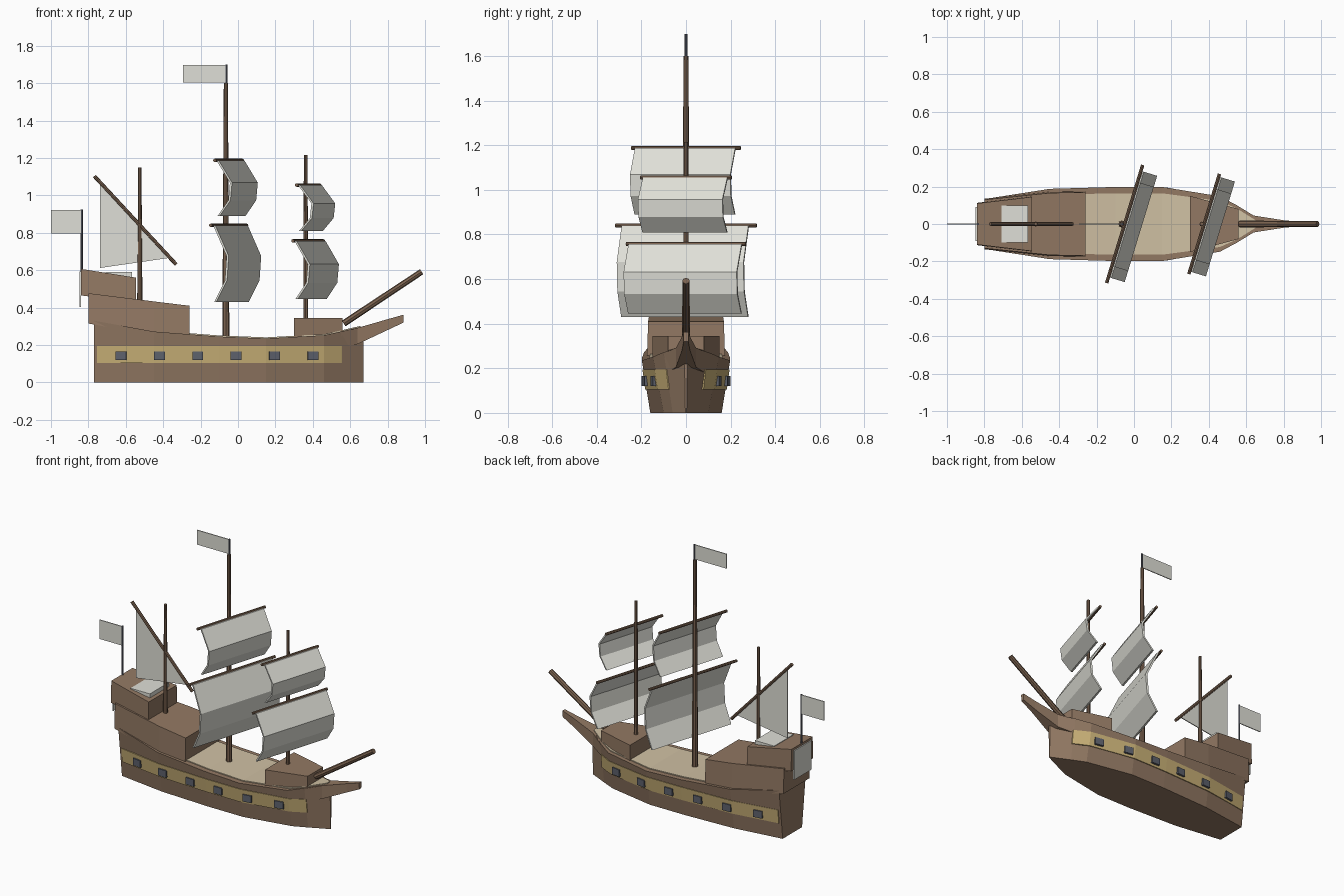
import bpy, bmesh, math
from mathutils import Vector, Matrix

cube = bpy.data.objects.get("Cube")
if cube:
    bpy.data.objects.remove(cube, do_unlink=True)


def material(name, rgb):
    m = bpy.data.materials.new(name)
    m.use_nodes = True
    m.diffuse_color = (*rgb, 1)
    bsdf = next(n for n in m.node_tree.nodes if n.type == 'BSDF_PRINCIPLED')
    bsdf.inputs["Base Color"].default_value = (*rgb, 1)
    return m


WOOD = material("hull brown", (0.29, 0.19, 0.125))
SPAR = material("spar brown", (0.2, 0.125, 0.08))
DECK = material("deck cream", (0.63, 0.53, 0.37))
STRIPE = material("stripe yellow", (0.6, 0.45, 0.19))
IRON = material("iron grey", (0.11, 0.12, 0.15))
CLOTH = material("cloth white", (0.74, 0.74, 0.68))


def finish(name, bm, mat):
    bmesh.ops.recalc_face_normals(bm, faces=bm.faces)
    mesh = bpy.data.meshes.new(name)
    bm.to_mesh(mesh)
    bm.free()
    mesh.materials.append(mat)
    obj = bpy.data.objects.new(name, mesh)
    bpy.context.collection.objects.link(obj)
    return obj


def loft(name, rings, mat):
    """Skin a list of equal-length closed rings and cap both ends."""
    bm = bmesh.new()
    rows = [[bm.verts.new(p) for p in ring] for ring in rings]
    n = len(rows[0])
    for a, b in zip(rows, rows[1:]):
        for i in range(n):
            j = (i + 1) % n
            bm.faces.new((a[i], a[j], b[j], b[i]))
    bm.faces.new(rows[0])
    bm.faces.new(rows[-1])
    return finish(name, bm, mat)


def section(x, w0, z0, w1, z1):
    """Symmetric cross-section: half widths and heights of bottom and top."""
    return [(x, -w0, z0), (x, w0, z0), (x, w1, z1), (x, -w1, z1)]


def box(name, center, size, mat, yaw=0):
    bm = bmesh.new()
    m = Matrix.Translation(center) @ Matrix.Rotation(yaw, 4, 'Z') @ Matrix.Diagonal((*size, 1))
    bmesh.ops.create_cube(bm, size=1, matrix=m)
    return finish(name, bm, mat)


def spar(name, a, b, r0, r1, mat=SPAR, sides=8):
    a, b = Vector(a), Vector(b)
    bm = bmesh.new()
    m = Matrix.Translation((a + b) / 2) @ (b - a).to_track_quat('Z', 'Y').to_matrix().to_4x4()
    bmesh.ops.create_cone(bm, cap_ends=True, segments=sides, radius1=r0, radius2=r1,
                          depth=(b - a).length, matrix=m)
    return finish(name, bm, mat)


def sheet(name, outline, mat, t=0.003):
    """Thin upright plate in the x-z plane."""
    return loft(name, [[(x, y, z) for x, z in outline] for y in (-t, t)], mat)


# Hull stations: x, bottom half width, top half width, top height
STATIONS = [(-0.77, 0.10, 0.138, 0.33), (-0.45, 0.145, 0.188, 0.272),
            (-0.1, 0.16, 0.198, 0.245), (0.15, 0.16, 0.198, 0.235),
            (0.46, 0.10, 0.148, 0.252), (0.55, 0.06, 0.10, 0.272),
            (0.672, 0.003, 0.008, 0.30)]


def hull_at(x):
    for a, b in zip(STATIONS, STATIONS[1:]):
        if x <= b[0]:
            t = (x - a[0]) / (b[0] - a[0])
            return [p + (q - p) * t for p, q in zip(a[1:], b[1:])]
    return STATIONS[-1][1:]


def side(x, z):
    wb, wt, top = hull_at(x)
    return wb + (wt - wb) * z / top


def stations_between(x0, x1):
    return [x0] + [s[0] for s in STATIONS if x0 < s[0] < x1] + [x1]


loft("hull", [section(x, wb, 0, wt, top) for x, wb, wt, top in STATIONS], WOOD)

# Main deck laid just above the rim
rings = []
for x in stations_between(-0.3, 0.655):
    _, w, z = hull_at(x)
    w = max(w * 0.83, 0.008)
    rings.append(section(x, w, z - 0.02, w, z + 0.006))
loft("main_deck", rings, DECK)

# Painted band and gun ports
loft("side_band", [section(x, side(x, 0.105) + 0.006, 0.105, side(x, 0.195) + 0.004, 0.195)
                   for x in stations_between(-0.755, 0.555)], STRIPE)
for i in range(6):
    x = -0.625 + 0.205 * i
    slope = math.atan2(side(x + 0.02, 0.14) - side(x - 0.02, 0.14), 0.04)
    for s, label in ((1, "left"), (-1, "right")):
        box(f"gun_port_{label}_{i + 1}", (x, s * (side(x, 0.143) + 0.005), 0.143),
            (0.058, 0.022, 0.046), IRON, s * slope)

# Raised decks
loft("quarter_deck", [section(-0.80, 0.135, 0.315, 0.13, 0.477),
                      section(-0.45, 0.172, 0.25, 0.166, 0.433),
                      section(-0.26, 0.175, 0.235, 0.17, 0.41)], WOOD)
loft("poop_deck", [section(-0.84, 0.113, 0.465, 0.11, 0.607),
                   section(-0.545, 0.147, 0.43, 0.145, 0.56)], WOOD)
loft("fore_deck", [section(0.30, 0.15, 0.22, 0.15, 0.345),
                   section(0.56, 0.08, 0.24, 0.08, 0.345)], WOOD)

# Beak at the bow
loft("beak", [section(0.46, 0.12, 0.19, 0.14, 0.245), section(0.55, 0.085, 0.18, 0.10, 0.268),
              section(0.64, 0.045, 0.205, 0.045, 0.292), section(0.80, 0.018, 0.28, 0.02, 0.338),
              section(0.885, 0.01, 0.32, 0.012, 0.362)], WOOD)

# Pale hatch and stern panel
box("poop_hatch", (-0.638, 0, 0.573), (0.14, 0.2, 0.034), CLOTH)
box("stern_panel", (-0.843, 0, 0.497), (0.008, 0.18, 0.19), CLOTH)

# Masts and bowsprit
spar("main_mast", (-0.065, 0, 0.24), (-0.065, 0, 1.6), 0.019, 0.011)
spar("fore_mast", (0.362, 0, 0.33), (0.362, 0, 1.215), 0.013, 0.010)
spar("mizzen_mast", (-0.525, 0, 0.43), (-0.525, 0, 1.15), 0.014, 0.009)
spar("bowsprit", (0.565, 0, 0.315), (0.982, 0, 0.592), 0.018, 0.016)

# Square sails: x, yard height, foot height, yard half length, sail half length
YAW = Matrix.Rotation(math.radians(-17), 4, 'Z')
BELLY = [(0, 0), (0.075, 0.4), (0.066, 0.72), (0.006, 1)]


def square_sail(name, x, top, foot, yard, half):
    place = Matrix.Translation((x, 0, 0)) @ YAW
    spar(name + "_yard", place @ Vector((0, -yard, top)), place @ Vector((0, yard, top)),
         0.009, 0.009)
    line = [(u + 0.004, top - t * (top - foot)) for u, t in BELLY]
    outline = line + [(u + 0.012, z) for u, z in reversed(line)]
    bm = bmesh.new()
    rows = [[bm.verts.new(place @ Vector((u, y, z))) for u, z in outline] for y in (-half, half)]
    n = len(outline)
    for i in range(n):
        j = (i + 1) % n
        bm.faces.new((rows[0][i], rows[0][j], rows[1][j], rows[1][i]))
    for row in rows:
        for i in range(len(line) - 1):
            bm.faces.new((row[i], row[i + 1], row[n - 2 - i], row[n - 1 - i]))
    finish(name, bm, CLOTH)


square_sail("main_course", -0.05, 0.84, 0.43, 0.33, 0.297)
square_sail("main_topsail", -0.05, 1.187, 0.89, 0.255, 0.235)
square_sail("fore_course", 0.375, 0.757, 0.445, 0.28, 0.265)
square_sail("fore_topsail", 0.375, 1.055, 0.81, 0.213, 0.198)

# Slanted mizzen sail
spar("mizzen_yard", (-0.768, 0, 1.103), (-0.33, 0, 0.63), 0.010, 0.010)
sheet("mizzen_sail", [(-0.738, 1.068), (-0.738, 0.612), (-0.372, 0.665)], CLOTH)

# Flags and their staffs
spar("main_flag_staff", (-0.062, 0, 1.58), (-0.062, 0, 1.7), 0.006, 0.006, IRON)
sheet("main_flag", [(-0.295, 1.603), (-0.06, 1.603), (-0.06, 1.698), (-0.295, 1.698)], CLOTH)
spar("stern_flag_staff", (-0.835, 0, 0.59), (-0.835, 0, 0.925), 0.006, 0.006, IRON)
sheet("stern_flag", [(-1.0, 0.797), (-0.835, 0.797), (-0.835, 0.922), (-1.0, 0.922)], CLOTH)
